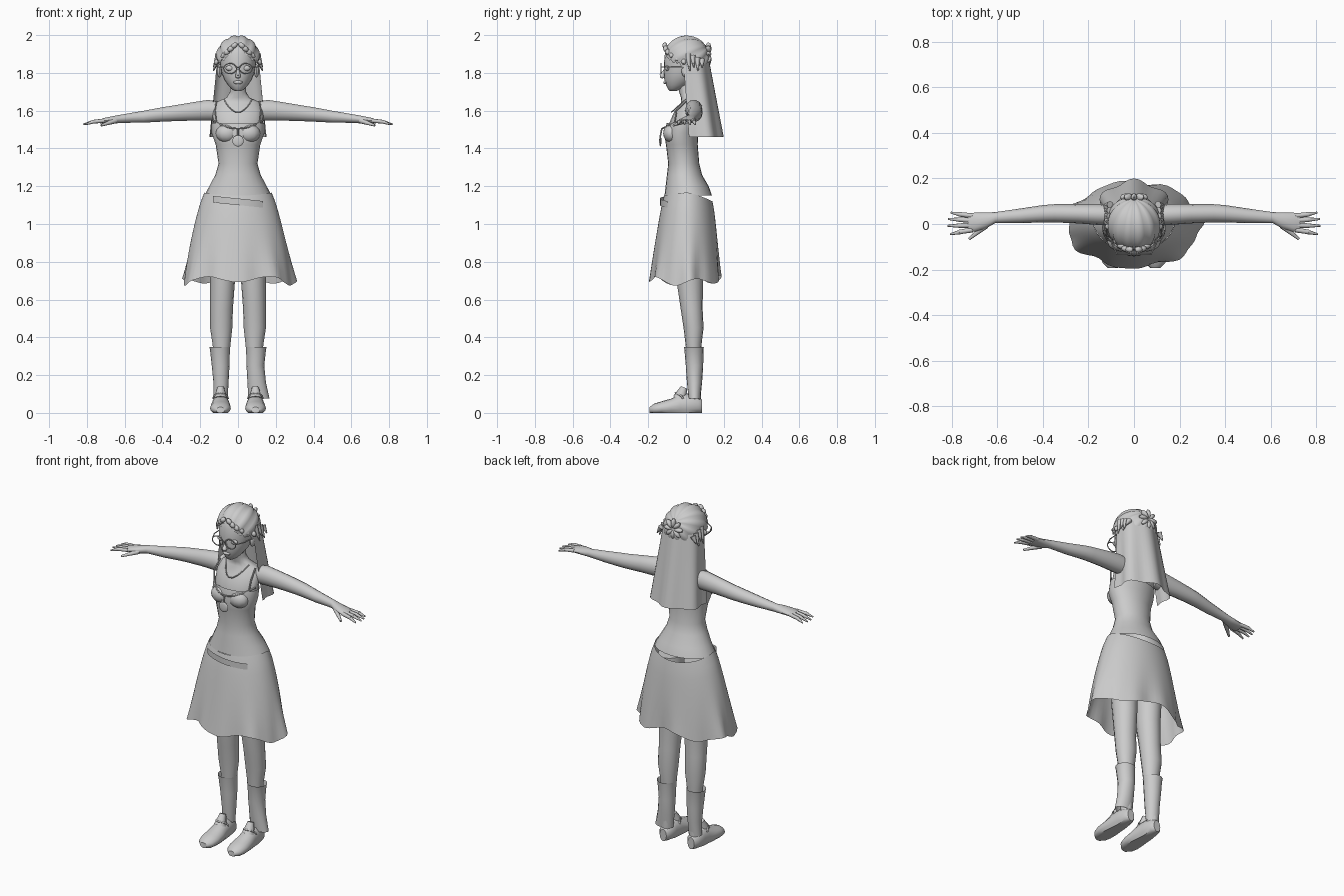
import bpy, bmesh, math
from math import sin, cos, pi, radians
from mathutils import Vector, Matrix

if "Cube" in bpy.data.objects:
    bpy.data.objects.remove(bpy.data.objects["Cube"], do_unlink=True)

grey = bpy.data.materials.new("plain grey")
grey.use_nodes = True
grey.diffuse_color = (0.6, 0.6, 0.6, 1)
bsdf = grey.node_tree.nodes["Principled BSDF"]
bsdf.inputs["Base Color"].default_value = grey.diffuse_color
bsdf.inputs["Roughness"].default_value = 0.8
made = []


def finish(name, bm, mirror=False, recalc=True):
    if recalc:
        bmesh.ops.recalc_face_normals(bm, faces=bm.faces)
    mesh = bpy.data.meshes.new(name)
    bm.to_mesh(mesh)
    bm.free()
    mesh.materials.append(grey)
    ob = bpy.data.objects.new(name, mesh)
    bpy.context.collection.objects.link(ob)
    if mirror:
        ob.modifiers.new("mirror", "MIRROR")
    made.append(ob)
    return ob


def grid(bm, rows, closed=True):
    """Skin rows of points with quads."""
    rows = [[bm.verts.new(p) for p in row] for row in rows]
    n = len(rows[0])
    for a, b in zip(rows, rows[1:]):
        for i in range(n if closed else n - 1):
            j = (i + 1) % n
            bm.faces.new((a[i], a[j], b[j], b[i]))
    return rows


def loft(name, rings, axis="z", n=16, caps=True, mirror=False, floor=False):
    """Elliptical rings: position along axis, two centre coords, two radii."""
    rows = []
    for t, u, v, ru, rv in rings:
        row = []
        for i in range(n):
            a, b = u + ru * cos(2 * pi * i / n), v + rv * sin(2 * pi * i / n)
            p = {"x": (t, a, b), "y": (a, t, b), "z": (a, b, t)}[axis]
            row.append((p[0], p[1], max(p[2], 0)) if floor else p)
        rows.append(row)
    bm = bmesh.new()
    rows = grid(bm, rows)
    if caps:
        bm.faces.new(rows[0])
        bm.faces.new(rows[-1])
    return finish(name, bm, mirror)


def ball(name, centre, size, mirror=False, rot=None, seg=12):
    bm = bmesh.new()
    m = Matrix.Translation(centre) @ (rot or Matrix()) @ Matrix.Diagonal((*size, 1))
    bmesh.ops.create_uvsphere(bm, u_segments=seg, v_segments=seg // 2 + 2, radius=1, matrix=m)
    return finish(name, bm, mirror)


def spike(name, p, q, r1, r2, mirror=False):
    p, q = Vector(p), Vector(q)
    d = q - p
    m = Matrix.Translation((p + q) / 2) @ d.to_track_quat("Z", "Y").to_matrix().to_4x4()
    bm = bmesh.new()
    bmesh.ops.create_cone(bm, cap_ends=True, segments=8, radius1=r1, radius2=r2,
                          depth=d.length, matrix=m)
    return finish(name, bm, mirror)


def cord(name, pts, r, cyclic=False):
    cu = bpy.data.curves.new(name, "CURVE")
    cu.dimensions = "3D"
    cu.bevel_depth, cu.bevel_resolution = r, 1
    s = cu.splines.new("POLY")
    s.points.add(len(pts) - 1)
    for k, p in zip(s.points, pts):
        k.co = (*p, 1)
    s.use_cyclic_u = cyclic
    cu.materials.append(grey)
    bpy.context.collection.objects.link(bpy.data.objects.new(name, cu))


# Body, head and face
loft("upper_body", [(1.38, 0, -.02, .1, .07), (1.52, 0, -.015, .132, .08), (1.6, 0, .01, .135, .07),
     (1.645, 0, .025, .115, .05), (1.67, 0, .015, .06, .042), (1.7, 0, .005, .043, .042),
     (1.76, 0, -.005, .042, .042)])
loft("head", [(1.703, 0, -.07, .015, .015), (1.715, 0, -.058, .035, .038), (1.735, 0, -.045, .053, .06),
     (1.765, 0, -.03, .073, .085), (1.8, 0, -.014, .087, .103), (1.85, 0, -.005, .096, .112),
     (1.9, 0, 0, .098, .112), (1.95, 0, 0, .08, .095), (1.98, 0, 0, .04, .05)], n=24)
spike("nose", (0, -.105, 1.825), (0, -.128, 1.782), .006, .014)
ball("nose_tip", (0, -.125, 1.782), (.014, .014, .011))
ball("lips", (0, -.108, 1.75), (.024, .012, .01))
ball("eye", (.042, -.098, 1.825), (.024, .013, .015), True)
ball("ear", (.098, 0, 1.81), (.013, .024, .034), True)

# Glasses
for side in (-1, 1):
    cord("glasses_rim", [(side * .042 + .034 * cos(a * pi / 10), -.132, 1.823 + .027 * sin(a * pi / 10))
                         for a in range(20)], .003, True)
    cord("glasses_arm", [(side * .076, -.13, 1.83), (side * .1, -.08, 1.83), (side * .105, 0, 1.83)], .003)
cord("glasses_bridge", [(-.01, -.132, 1.828), (.01, -.132, 1.828)], .003)

# Hair cap with strands swept back to the bun
bm = bmesh.new()
bmesh.ops.create_uvsphere(bm, u_segments=48, v_segments=24, radius=1)
for v in bm.verts:
    groove = abs(sin(6 * math.atan2(v.co.y, v.co.x)))
    v.co *= .95 + .07 * groove * math.hypot(v.co.x, v.co.y)
turn = Matrix.Rotation(radians(-60), 4, "X")
bm.transform(Matrix.Translation((0, .005, 1.877)) @ Matrix.Diagonal((.117, .126, .122, 1)) @ turn)
gone = []
for f in bm.faces:
    c = f.calc_center_median()
    if (c.y < -.02 and c.z < 1.94 - .9 * abs(c.x)) or c.z < 1.77 or (c.y < .02 and c.z < 1.82):
        gone.append(f)
bmesh.ops.delete(bm, geom=gone, context="FACES")
finish("hair_cap", bm)

# Bun, braid and loose locks
for i in range(8):
    a = 2 * pi * i / 8
    ball("bun_lock", (.032 * cos(a), .118, 1.9 + .032 * sin(a)), (.03, .017, .013),
         rot=Matrix.Rotation(-a, 4, "Y"), seg=8)
for i in range(6):
    t = i / 5
    ball("braid_lock", (.02 + .09 * t, -.112 + .1 * t * t, 1.945 - .085 * t), (.02, .014, .014), True,
         rot=Matrix.Rotation(radians(40), 4, "Y"), seg=8)
for i in range(4):
    spike("side_lock", (.105, .01 + .025 * i, 1.9 - .01 * i), (.13, .02 + .022 * i, 1.81 + .02 * (i % 2)),
          .016, .003, True)

# Long hair: an open pleated sheet hanging down the back
bm = bmesh.new()
rows = []
for k in range(6):
    t = k / 5
    row = []
    for i in range(29):
        a = radians(-112 + 8 * i)
        fold = 1 + (.03 + .05 * t) * cos(6 * a)
        row.append(((.112 + .043 * t) * fold * sin(a), .02 + .045 * t + (.095 + .03 * t) * fold * cos(a),
                    1.89 - .43 * t))
    rows.append(row)
grid(bm, rows, closed=False)
finish("long_hair", bm)

# Arms, hands and fingers
loft("arm", [(.1, .04, 1.6, .045, .05), (.16, .042, 1.602, .046, .056), (.25, .045, 1.595, .042, .049),
     (.35, .047, 1.585, .04, .042), (.4, .045, 1.58, .038, .039), (.5, .036, 1.568, .032, .032),
     (.61, .028, 1.558, .024, .023), (.65, .016, 1.553, .035, .021), (.7, .008, 1.548, .042, .016),
     (.73, .006, 1.543, .038, .011)], "x", 14, mirror=True)
for root, tip in ((.036, .05), (.016, .022), (-.006, -.008), (-.026, -.045)):
    spike("finger", (.71, root, 1.547), (.77, (root + tip) / 2, 1.541), .011, .01, True)
    spike("fingertip", (.765, (root + tip) / 2, 1.542), (.82 - 6 * tip * tip, tip, 1.527), .01, .004, True)
spike("thumb", (.65, -.005, 1.547), (.725, -.066, 1.522), .015, .006, True)

# Strapless top
loft("top", [(1.15, 0, .012, .178, .126), (1.2, 0, .006, .152, .114), (1.26, 0, -.008, .12, .093),
     (1.32, 0, -.012, .103, .082), (1.42, 0, -.022, .118, .084), (1.48, 0, -.026, .139, .09),
     (1.535, 0, -.014, .14, .088)], n=24, caps=False)
ball("bust", (.058, -.075, 1.48), (.06, .046, .05), True)

# Necklaces and pendant
cord("necklace", [(.075 * s / 6, -.077 + .075 * (s / 6) ** 2, 1.592 + .068 * (s / 6) ** 2)
                  for s in range(-6, 7)], .003)
cord("pendant_cord", [(.135 * s / 6, -.128 + .1 * (s / 6) ** 2, 1.505 + .045 * (s / 6) ** 2)
                      for s in range(-6, 7)], .004)
spike("pendant_link", (0, -.128, 1.505), (0, -.136, 1.465), .004, .004)
ball("pendant", (0, -.136, 1.44), (.03, .006, .03))
cord("neckline_strap", [(.115, -.06, 1.54), (.122, -.05, 1.6), (.115, 0, 1.65)], .004)
cord("neckline_strap", [(-.115, -.06, 1.54), (-.122, -.05, 1.6), (-.115, 0, 1.65)], .004)

# Flared skirt with a rippled hem
bm = bmesh.new()
rows = []
for k in range(10):
    t = k / 9
    row = []
    for i in range(64):
        a = 2 * pi * i / 64
        w = 1 + .045 * t ** 3 * (sin(7 * a + 1) + .5 * sin(12 * a))
        flare = t ** .8
        z = 1.15 - .44 * t + .016 * (1 - t) * cos(a) ** 2 - .03 * (1 - t) * max(sin(a), 0)
        z += t ** 4 * (.018 * sin(5 * a) - .02 * cos(a) ** 2)
        row.append(((.178 + .117 * flare) * w * cos(a), .012 - .016 * t + (.128 + .06 * flare) * w * sin(a), z))
    rows.append(row)
grid(bm, rows)
finish("skirt", bm)

# Belt strip across the front
bm = bmesh.new()
arc = [radians(228 + 6 * i) for i in range(15)]
grid(bm, [[(.197 * cos(a), .01 + .147 * sin(a), z - .02 * cos(a)) for a in arc] for z in (1.135, 1.1)], closed=False)
finish("belt", bm)

# Legs and shoes
loft("leg", [(1.1, .085, .015, .07, .08), (.9, .085, .015, .076, .08), (.7, .082, .02, .066, .07),
     (.55, .087, .03, .06, .058), (.45, .089, .04, .059, .053), (.36, .087, .04, .047, .042),
     (.2, .09, .045, .034, .034), (.07, .092, .045, .03, .034)], mirror=True)
loft("shoe", [(.085, .092, .035, .022, .035), (.065, .092, .04, .038, .045), (.01, .092, .042, .042, .06),
     (-.03, .092, .04, .046, .06), (-.08, .092, .03, .053, .045), (-.13, .093, .025, .055, .036),
     (-.17, .093, .02, .045, .028), (-.193, .093, .015, .022, .016)], "y", 16, mirror=True, floor=True)
spike("shoe_tongue", (.092, -.035, .075), (.092, -.01, .135), .036, .018, True)
for s in (-1, 1):
    cord("shoe_lace", [(s * .092 + .04 * cos(a * pi / 6), -.035 + .02 * cos(a * pi / 3), .075 + .03 * sin(a * pi / 6))
                       for a in range(7)], .005)

# Leg warmers; the left one flares outward at the ankle
for name, side, flare in (("left_leg_warmer", 1, .018), ("right_leg_warmer", -1, 0)):
    loft(name, [(.35, side * .097, .042, .056, .053), (.34, side * .096, .042, .053, .051),
         (.25, side * .092, .045, .047, .046), (.16, side * (.09 + flare / 2), .045, .04 + flare / 2, .04),
         (.075, side * (.093 + flare), .045, .038 + flare, .031)], caps=False)

# Smooth shading with sharp creases kept
bpy.ops.object.select_all(action="DESELECT")
for ob in made:
    ob.select_set(True)
bpy.context.view_layer.objects.active = made[0]
bpy.ops.object.shade_smooth_by_angle(angle=radians(45))
